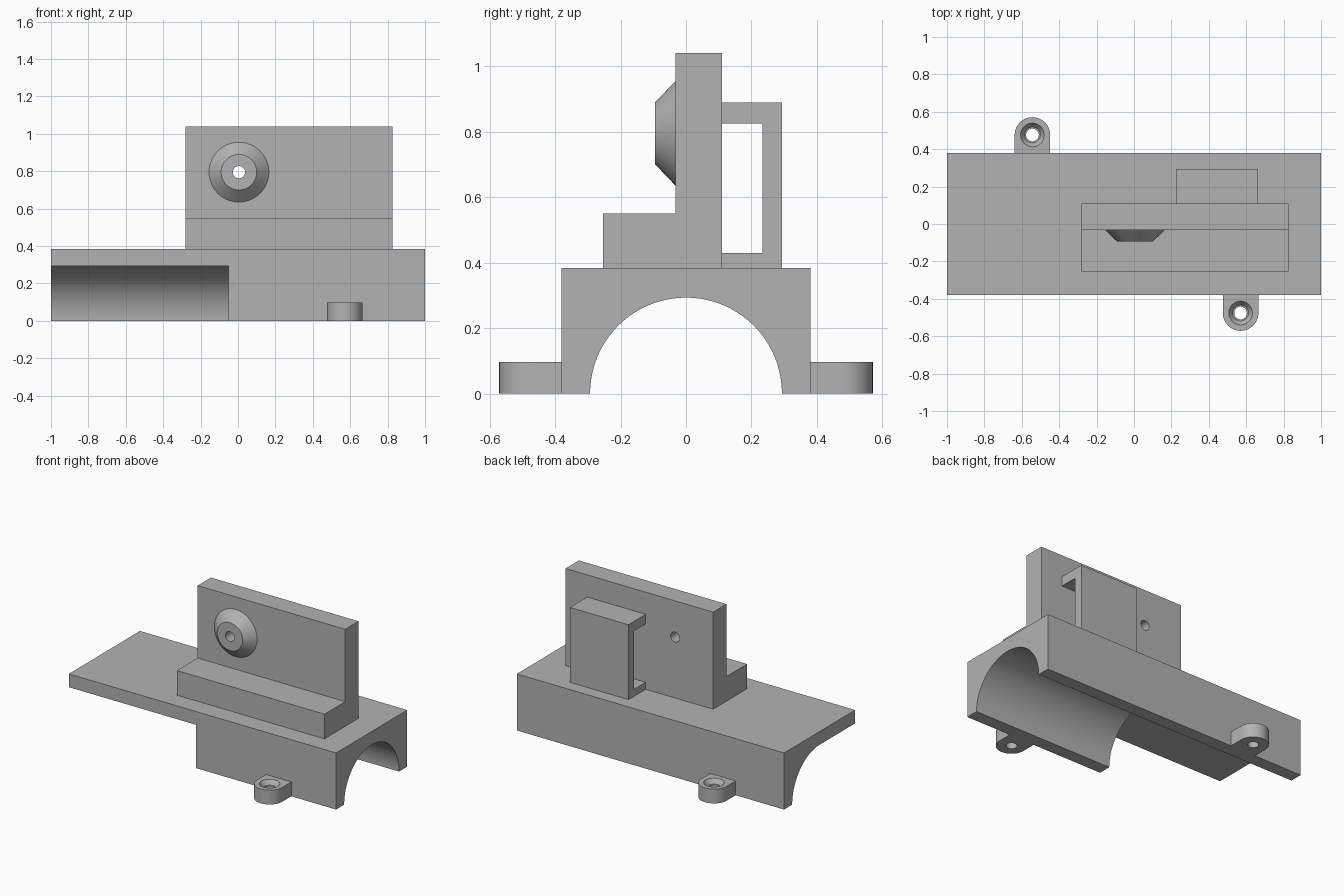
import bpy, bmesh
from math import cos, sin, pi
from mathutils import Matrix, Vector

cube = bpy.data.objects.get("Cube")
if cube:
    bpy.data.objects.remove(cube, do_unlink=True)

grey = bpy.data.materials.new("light grey")
grey.use_nodes = True
colour = (0.45, 0.45, 0.45, 1)
grey.diffuse_color = colour
grey.node_tree.nodes["Principled BSDF"].inputs["Base Color"].default_value = colour


def finish(bm, name):
    bmesh.ops.recalc_face_normals(bm, faces=bm.faces)
    mesh = bpy.data.meshes.new(name)
    bm.to_mesh(mesh)
    bm.free()
    mesh.materials.append(grey)
    obj = bpy.data.objects.new(name, mesh)
    bpy.context.collection.objects.link(obj)
    return obj


def extrude(name, points, direction):
    """Closed outline pushed along a direction into a solid."""
    bm = bmesh.new()
    face = bm.faces.new([bm.verts.new(p) for p in points])
    out = bmesh.ops.extrude_face_region(bm, geom=[face])
    verts = [v for v in out["geom"] if isinstance(v, bmesh.types.BMVert)]
    bmesh.ops.translate(bm, verts=verts, vec=direction)
    return finish(bm, name)


def along_x(name, x0, x1, yz):
    return extrude(name, [(x0, y, z) for y, z in yz], (x1 - x0, 0, 0))


def cone(name, start, end, r1, r2):
    """Truncated cone between two points."""
    start, end = Vector(start), Vector(end)
    axis = end - start
    turn = axis.to_track_quat('Z', 'Y').to_matrix().to_4x4()
    bm = bmesh.new()
    bmesh.ops.create_cone(bm, cap_ends=True, segments=64, radius1=r1, radius2=r2,
                          depth=axis.length,
                          matrix=Matrix.Translation((start + end) / 2) @ turn)
    return finish(bm, name)


def cut(obj, cutter):
    mod = obj.modifiers.new("cut", 'BOOLEAN')
    mod.operation = 'DIFFERENCE'
    mod.solver = 'EXACT'
    mod.object = cutter
    cutter.hide_render = True
    cutter.hide_viewport = True


def smooth(obj):
    bpy.ops.object.select_all(action='DESELECT')
    bpy.context.view_layer.objects.active = obj
    obj.select_set(True)
    bpy.ops.object.shade_smooth_by_angle(angle=0.5)


W, H, R = 0.38, 0.383, 0.293
smooth_parts = []

# Arched base, its front wall cut away along the left-hand half
arc = [(R * cos(pi * i / 64), R * sin(pi * i / 64)) for i in range(65)]
base = along_x("arched_base", -1, 1, [(-W, 0), (-W, H), (W, H), (W, 0)] + arc)
cut(base, along_x("front_wall_cutter", -1.1, -0.05,
                  [(-0.5, -0.1), (0, -0.1), (0, R), (-0.5, R)]))
smooth_parts.append(base)

# Upright plate with a front step
plate = along_x("upright_plate", -0.28, 0.825,
                [(-0.253, H), (-0.253, 0.55), (-0.032, 0.55),
                 (-0.032, 1.04), (0.11, 1.04), (0.11, H)])

# Tapered boss with a bore running through the plate
cx, cz = 0.005, 0.795
boss = cone("tapered_boss", (cx, -0.032, cz), (cx, -0.094, cz), 0.16, 0.095)
bore = cone("bore_cutter", (cx, -0.3, cz), (cx, 0.3, cz), 0.033, 0.033)
cut(plate, bore)
cut(boss, bore)
smooth_parts += [plate, boss]

# Open-ended bracket on the back of the plate
along_x("rear_bracket", 0.225, 0.663,
        [(0.11, H), (0.294, H), (0.294, 0.89), (0.11, 0.89),
         (0.11, 0.825), (0.233, 0.825), (0.233, 0.43), (0.11, 0.43)])

# Rounded screw tabs with countersunk holes
T, TR = 0.097, 0.095
for name, x, side in (("front", 0.57, -1), ("rear", -0.543, 1)):
    y = side * 0.476
    outline = [(x + TR, side * W, 0)]
    outline += [(x + TR * cos(pi * i / 32), y + side * TR * sin(pi * i / 32), 0)
                for i in range(33)]
    outline.append((x - TR, side * W, 0))
    tab = extrude(name + "_screw_tab", outline, (0, 0, T))
    cut(tab, cone(name + "_hole_cutter", (x, y, -0.1), (x, y, 0.2), 0.034, 0.034))
    cut(tab, cone(name + "_countersink_cutter", (x, y, T - 0.03), (x, y, T + 0.001),
                  0.042, 0.064))
    smooth_parts.append(tab)

for part in smooth_parts:
    smooth(part)
